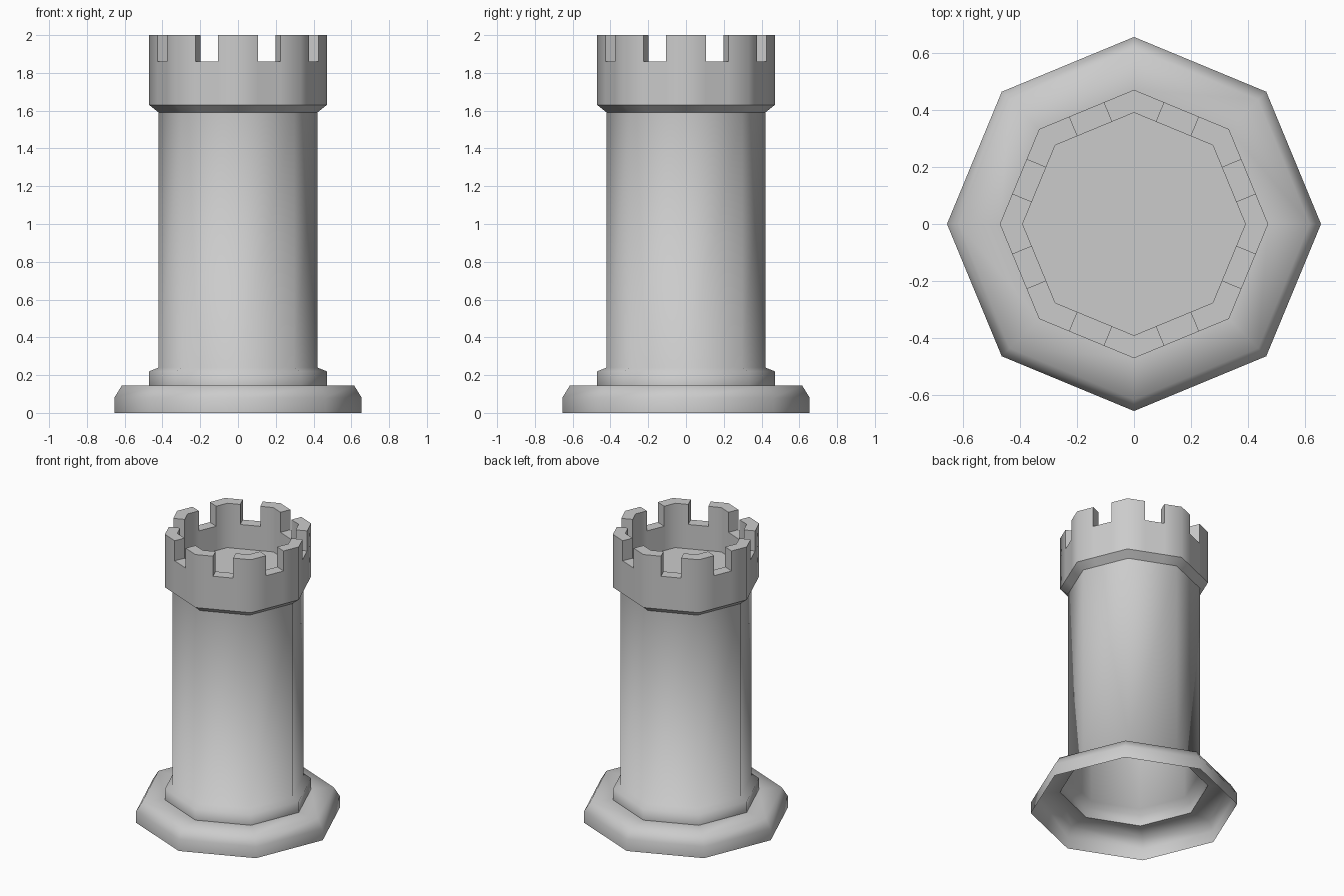
import bpy, bmesh, math
from mathutils import Vector

SIDES = 8
NOTCH_HALF = 0.065
NOTCH_Z, TOP_Z, FLOOR_Z = 1.86, 2.0, 1.69

cube = bpy.data.objects.get("Cube")
if cube:
    bpy.data.objects.remove(cube, do_unlink=True)

stone = bpy.data.materials.new("grey stone")
stone.use_nodes = True
colour = (0.6, 0.6, 0.6, 1)
stone.diffuse_color = colour
stone.node_tree.nodes["Principled BSDF"].inputs["Base Color"].default_value = colour


def corners(radius, z):
    """Octagon corners, counter-clockwise."""
    return [Vector((radius * math.cos(a), radius * math.sin(a), z))
            for a in (math.tau * k / SIDES for k in range(SIDES))]


def notched(radius, z):
    """Octagon with two extra points per side, where the notch begins and ends."""
    ring = corners(radius, z)
    points = []
    for k, p in enumerate(ring):
        q = ring[(k + 1) % SIDES]
        middle, along = (p + q) / 2, (q - p).normalized() * NOTCH_HALF
        points += [p, middle - along, middle + along]
    return points


def add_face(bm, points):
    bm.faces.new([bm.verts.new(p) for p in points])


def add_band(bm, low, high, keep=lambda i: True):
    n = len(low)
    for i in range(n):
        j = (i + 1) % n
        if keep(i):
            add_face(bm, (low[i], low[j], high[j], high[i]))


def finish(bm, name, smooth_angle):
    bmesh.ops.remove_doubles(bm, verts=bm.verts[:], dist=0.0001)
    mesh = bpy.data.meshes.new(name)
    bm.to_mesh(mesh)
    bm.free()
    mesh.materials.append(stone)
    obj = bpy.data.objects.new(name, mesh)
    bpy.context.collection.objects.link(obj)
    bpy.ops.object.select_all(action="DESELECT")
    obj.select_set(True)
    bpy.context.view_layer.objects.active = obj
    bpy.ops.object.shade_smooth_by_angle(angle=math.radians(smooth_angle))


def lathe(name, profile, smooth_angle):
    bm = bmesh.new()
    rings = [corners(r, z) for r, z in profile]
    for low, high in zip(rings, rings[1:]):
        add_band(bm, low, high)
    finish(bm, name, smooth_angle)


# Hollow foot and the column with its collar
lathe("foot", [(0.655, 0), (0.655, 0.08), (0.615, 0.145), (0.47, 0.145)], 70)
lathe("column", [(0.47, 0.145), (0.47, 0.22), (0.42, 0.24), (0.42, 1.59)], 70)

# Battlement: flared underside, outer and inner walls, one notch per side
OUTER, INNER = 0.47, 0.39


def is_notch(i):
    return i % 3 == 1


def is_merlon(i):
    return not is_notch(i)


bm = bmesh.new()
rim = notched(OUTER, 1.63)
out_low, out_high = notched(OUTER, NOTCH_Z), notched(OUTER, TOP_Z)
in_low, in_high = notched(INNER, NOTCH_Z), notched(INNER, TOP_Z)
floor = notched(INNER, FLOOR_Z)
add_band(bm, notched(0.42, 1.59), rim)
add_band(bm, rim, out_low)
add_band(bm, out_low, out_high, is_merlon)
add_band(bm, out_high, in_high, is_merlon)
add_band(bm, out_low, in_low, is_notch)
add_band(bm, in_high, in_low, is_merlon)
add_band(bm, in_low, floor)
add_face(bm, floor)

# Side walls of the notches
for i in range(len(rim)):
    wall = [out_low[i], in_low[i], in_high[i], out_high[i]]
    if i % 3 == 1:
        add_face(bm, wall[::-1])
    elif i % 3 == 2:
        add_face(bm, wall)
finish(bm, "battlement", 47)
